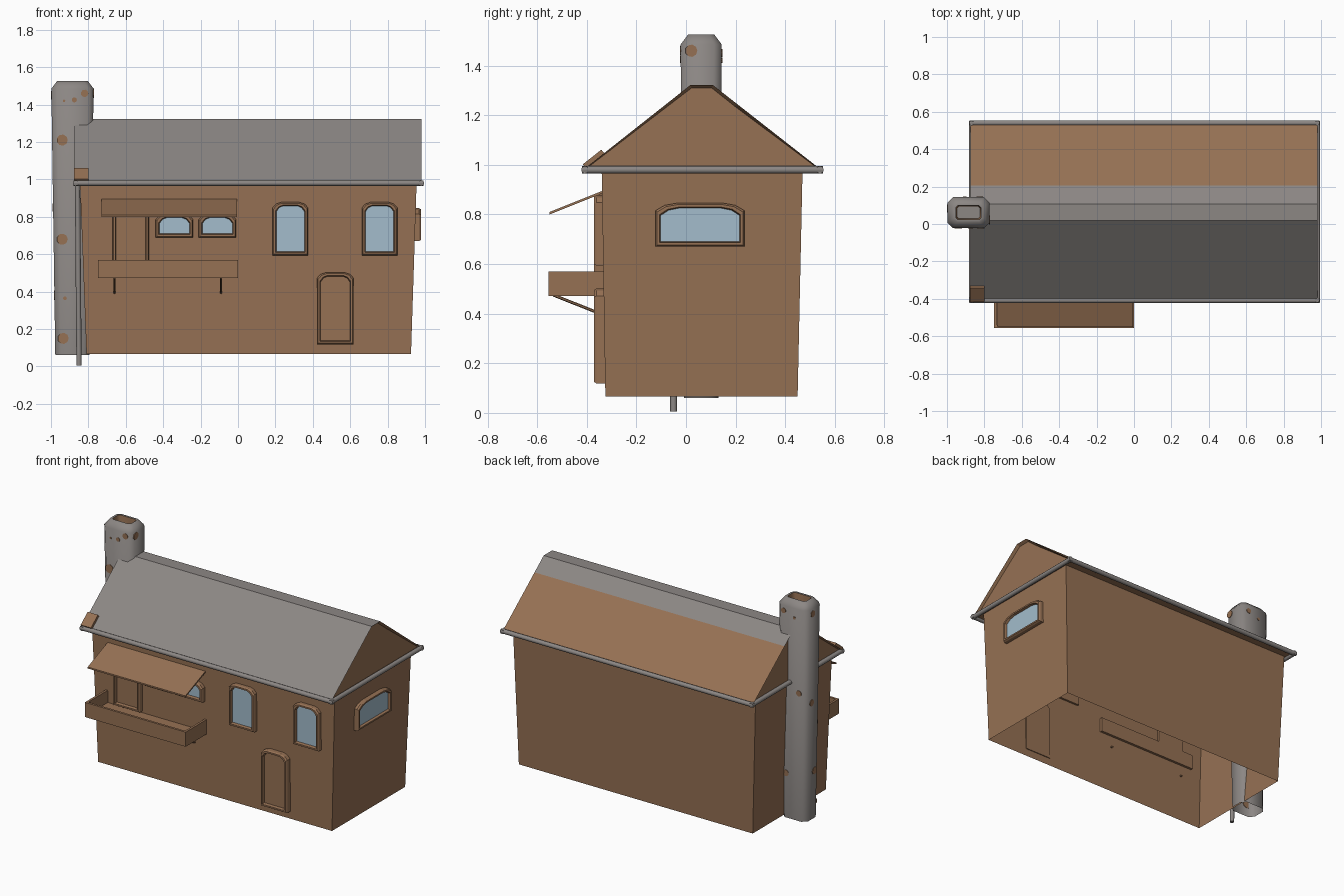
import bpy, bmesh, math
from mathutils import Vector

if "Cube" in bpy.data.objects:
    bpy.data.objects.remove(bpy.data.objects["Cube"])


def material(name, rgb):
    m = bpy.data.materials.new(name)
    m.diffuse_color = (*rgb, 1)
    m.use_nodes = True
    m.node_tree.nodes["Principled BSDF"].inputs["Base Color"].default_value = m.diffuse_color
    return m


BROWN = material("brown_clay", (0.305, 0.165, 0.088))
GREY = material("grey_slate", (0.262, 0.242, 0.231))
GLASS = material("pale_blue_glass", (0.366, 0.503, 0.604))


def finish(name, bm, mats, smooth=None, recalc=True):
    if recalc:
        bmesh.ops.recalc_face_normals(bm, faces=bm.faces)
    me = bpy.data.meshes.new(name)
    bm.to_mesh(me)
    bm.free()
    ob = bpy.data.objects.new(name, me)
    bpy.context.collection.objects.link(ob)
    for m in mats:
        me.materials.append(m)
    if smooth:
        bpy.context.view_layer.objects.active = ob
        bpy.ops.object.select_all(action='DESELECT')
        ob.select_set(True)
        bpy.ops.object.shade_smooth_by_angle(angle=math.radians(smooth))
    return ob


def bridge(bm, a, b, mat=0):
    n = len(a)
    for i in range(n):
        f = bm.faces.new((a[i], a[(i + 1) % n], b[(i + 1) % n], b[i]))
        f.material_index = mat


def ring(bm, pts):
    return [bm.verts.new(p) for p in pts]


def rect(x0, x1, y0, y1, z):
    return [(x0, y0, z), (x1, y0, z), (x1, y1, z), (x0, y1, z)]


def tube(name, p, q, r, n, mat):
    p, q = Vector(p), Vector(q)
    bm = bmesh.new()
    bmesh.ops.create_cone(bm, cap_ends=True, segments=n, radius1=r, radius2=r,
                          depth=(q - p).length)
    rot = (q - p).to_track_quat('Z', 'Y')
    for v in bm.verts:
        v.co = rot @ v.co + (p + q) / 2
    return finish(name, bm, [mat], 50)


# Walls: slightly flared, open underneath
bm = bmesh.new()
low = ring(bm, rect(-0.81, 0.925, -0.325, 0.45, 0.067))
top = ring(bm, rect(-0.845, 0.955, -0.34, 0.47, 0.985))
bridge(bm, low, top)
bm.faces.new(top)
finish("walls", bm, [BROWN])

# Roof: flat-ridged prism, lower back slope brown, recessed gables
bm = bmesh.new()
prof = [(-0.415, 0.98), (0.018, 1.322), (0.108, 1.322), (0.205, 1.246), (0.545, 0.98)]
left = ring(bm, [(-0.875, y, z) for y, z in prof])
right = ring(bm, [(0.98, y, z) for y, z in prof])
bridge(bm, left, right)
ends = [bm.faces.new(left), bm.faces.new(right)]
bmesh.ops.recalc_face_normals(bm, faces=bm.faces)
for f in bm.faces:
    c = f.calc_center_median()
    f.material_index = 1 if f.normal.z > 0.1 and c.y < 0.2 else 0
bmesh.ops.inset_individual(bm, faces=ends, thickness=0.013, depth=-0.02)
finish("roof", bm, [BROWN, GREY], recalc=False)

# Roof repair patch at the front left eave
bm = bmesh.new()
a = Vector((0, -0.415, 0.985))
s = Vector((0, 0.433, 0.342)).normalized()
nrm = Vector((0, -s.z, s.y))
quads = []
for h in (-0.005, 0.014):
    quads.append(ring(bm, [a + s * t + nrm * h + Vector((x, 0, 0))
                           for x, t in ((-0.876, 0.01), (-0.8, 0.01), (-0.8, 0.105), (-0.876, 0.105))]))
bridge(bm, *quads)
bm.faces.new(quads[0])
bm.faces.new(quads[1])
finish("roof_patch", bm, [BROWN])

# Gutter round the eaves and downpipe
corners = rect(-0.868, 0.98, -0.408, 0.54, 0.98)
for i in range(4):
    p, q = Vector(corners[i]), Vector(corners[(i + 1) % 4])
    d = (q - p).normalized() * 0.012
    tube("gutter_%d" % i, p - d, q + d, 0.015, 10, GREY)
tube("downpipe", (-0.858, -0.05, 0.97), (-0.85, -0.05, 0.006), 0.014, 8, GREY)

# Chimney: tapered chamfered column with hollow top
CX, CY = -0.885, 0.061


def half(z):
    t = (z - 0.06) / 1.42
    return 0.092 + 0.021 * t, 0.07 + 0.013 * t


def octagon(z, inset=0.0, c=0.03):
    hx, hy = half(min(z, 1.48))
    hx, hy = hx - inset, hy - inset
    pts = [(hx - c, -hy), (hx, c - hy), (hx, hy - c), (hx - c, hy),
           (c - hx, hy), (-hx, hy - c), (-hx, c - hy), (c - hx, -hy)]
    return [(CX + x, CY + y, z) for x, y in pts]


bm = bmesh.new()
rings = [ring(bm, octagon(*p)) for p in ((0.06,), (1.485,), (1.525, 0.03, 0.022),
                                        (1.525, 0.045, 0.012), (1.40, 0.05, 0.01))]
for i in range(4):
    bridge(bm, rings[i], rings[i + 1], 1 if i == 3 else 0)
bm.faces.new(rings[-1])
finish("chimney", bm, [GREY, BROWN], 50)

# Bare brown spots on the chimney: side, offset along face, height, radius
spots = [("front", -0.055, 1.21, 0.03), ("front", -0.055, 0.68, 0.03), ("front", -0.05, 0.15, 0.03),
         ("front", 0.01, 1.425, 0.014), ("front", 0.065, 1.46, 0.02), ("front", -0.045, 1.42, 0.007),
         ("front", -0.04, 0.365, 0.01), ("right", -0.04, 1.46, 0.025),
         ("back", 0.06, 1.45, 0.018), ("back", -0.05, 0.92, 0.02), ("back", -0.02, 1.42, 0.01),
         ("back", 0.05, 0.36, 0.022), ("left", 0.02, 0.85, 0.022), ("left", -0.02, 0.38, 0.025),
         ("left", 0.02, 1.45, 0.022)]
for k, (side, u, z, r) in enumerate(spots):
    bm = bmesh.new()
    loops = []
    for out in (-0.003, 0.003):
        pts = []
        for i in range(9):
            w = u + r * math.cos(i * math.tau / 9)
            h = z + r * math.sin(i * math.tau / 9)
            hx, hy = half(h)
            pts.append({"front": (CX + w, CY - hy - out, h), "back": (CX + w, CY + hy + out, h),
                        "right": (CX + hx + out, CY + w, h), "left": (CX - hx - out, CY + w, h)}[side])
        loops.append(ring(bm, pts))
    bridge(bm, *loops)
    bm.faces.new(loops[0])
    bm.faces.new(loops[1])
    finish("chimney_spot_%d" % k, bm, [BROWN])


# Windows and doors: arched frame standing off the wall round a sunk panel
def opening(name, u0, u1, z0, z1, panel, side=False, back=-0.32, front=-0.37, sunk=-0.35):
    def outline(inset, d):
        a, b, lo, hi = u0 + inset, u1 - inset, z0 + inset, z1 - inset
        w, s = b - a, 0.03
        pts = [(a, lo), (b, lo), (b, hi - s), (b - 0.1 * w, hi - s * 0.3), (b - 0.24 * w, hi),
               (a + 0.24 * w, hi), (a + 0.1 * w, hi - s * 0.3), (a, hi - s)]
        return [(d, u, z) if side else (u, d, z) for u, z in pts]
    bm = bmesh.new()
    edge = front - (front - back) * 0.2
    r = [ring(bm, outline(*p)) for p in ((0, back), (0, edge), (0.006, front),
                                        (0.016, front), (0.02, sunk))]
    for i in range(4):
        bridge(bm, r[i], r[i + 1])
    bm.faces.new(r[0])
    bm.faces.new(r[4]).material_index = 1
    finish(name, bm, [BROWN, panel])


opening("tall_window_left", 0.185, 0.375, 0.594, 0.878, GLASS)
opening("tall_window_right", 0.662, 0.852, 0.594, 0.878, GLASS)
opening("small_window_left", -0.44, -0.24, 0.69, 0.815, GLASS)
opening("small_window_right", -0.21, -0.01, 0.69, 0.815, GLASS)
opening("front_door", 0.422, 0.618, 0.118, 0.502, BROWN)
opening("balcony_door", -0.672, -0.475, 0.5, 0.885, BROWN)
opening("side_window", -0.122, 0.235, 0.67, 0.846, GLASS, True, 0.925, 0.978, 0.962)

# Balcony tray with thin parapet
bm = bmesh.new()
t = 0.015
r = [ring(bm, p) for p in (rect(-0.748, 0, -0.555, -0.315, 0.472), rect(-0.748, 0, -0.555, -0.315, 0.57),
                           rect(-0.748 + t, -t, -0.555 + t, -0.32, 0.57),
                           rect(-0.748 + t, -t, -0.555 + t, -0.32, 0.488))]
for i in range(3):
    bridge(bm, r[i], r[i + 1])
bm.faces.new(r[0])
bm.faces.new(r[3])
finish("balcony", bm, [BROWN])

# Balcony struts
for n, x in (("left", -0.66), ("right", -0.09)):
    tube("balcony_strut_" + n, (x, -0.535, 0.475), (x, -0.315, 0.388), 0.006, 6, BROWN)

# Sloping awning
bm = bmesh.new()
r = []
for dz in (0, 0.01):
    r.append(ring(bm, [(-0.73, -0.55, 0.8 + dz), (-0.005, -0.55, 0.8 + dz),
                       (-0.005, -0.325, 0.89 + dz), (-0.73, -0.325, 0.89 + dz)]))
bridge(bm, *r)
bm.faces.new(r[0])
bm.faces.new(r[1])
finish("awning", bm, [BROWN])
